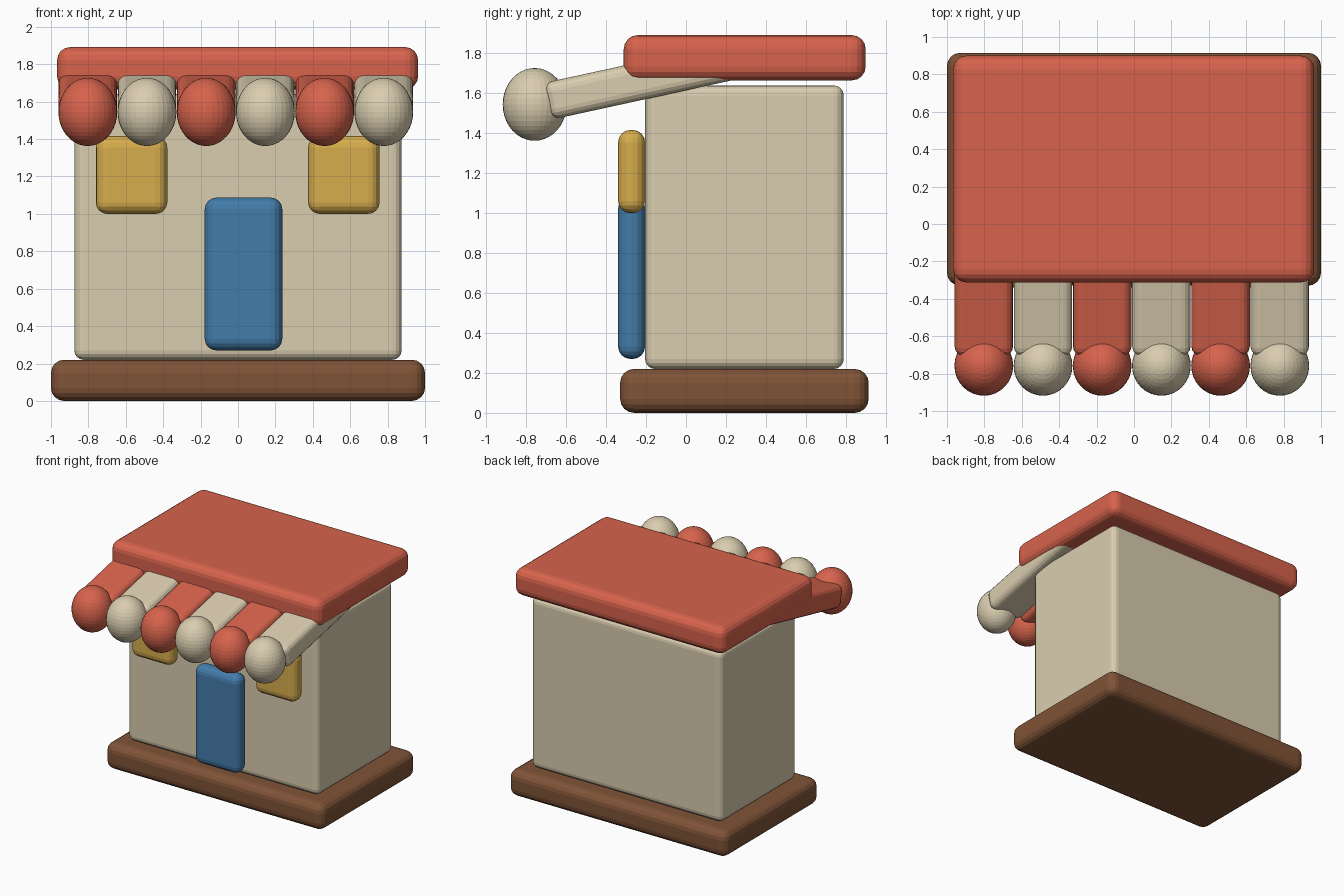
import bpy, math
from mathutils import Matrix

if "Cube" in bpy.data.objects:
    bpy.data.objects.remove(bpy.data.objects["Cube"])


def material(name, rgb):
    m = bpy.data.materials.new(name)
    m.diffuse_color = (*rgb, 1)
    m.use_nodes = True
    m.node_tree.nodes["Principled BSDF"].inputs["Base Color"].default_value = m.diffuse_color
    return m


RED = material("coral red", (0.68, 0.125, 0.073))
CREAM = material("cream", (0.70, 0.61, 0.43))
BROWN = material("wood brown", (0.215, 0.087, 0.038))
BLUE = material("door blue", (0.056, 0.20, 0.40))
YELLOW = material("window yellow", (0.68, 0.42, 0.075))


def rounded_box(name, x, y, z, mat, bevel, tilt=0.0):
    """Box spanning the given ranges, with rounded edges, tilted about its centre."""
    centre = [(r[0] + r[1]) / 2 for r in (x, y, z)]
    size = [r[1] - r[0] for r in (x, y, z)]
    bpy.ops.mesh.primitive_cube_add(size=1, location=centre, rotation=(tilt, 0, 0))
    ob = bpy.context.object
    ob.name = name
    ob.data.transform(Matrix.Diagonal((*size, 1)))
    ob.data.materials.append(mat)
    mod = ob.modifiers.new("rounding", 'BEVEL')
    mod.width = bevel
    mod.segments = 4
    mod.limit_method = 'NONE'
    return ob


# Main building
rounded_box("base", (-1, 1), (-0.33, 0.915), (0, 0.22), BROWN, 0.07)
rounded_box("walls", (-0.875, 0.875), (-0.205, 0.79), (0.22, 1.64), CREAM, 0.05)
rounded_box("roof", (-0.967, 0.963), (-0.312, 0.9), (1.665, 1.892), RED, 0.07)

# Door and windows
front = (-0.34, -0.205)
rounded_box("door", (-0.178, 0.237), front, (0.27, 1.087), BLUE, 0.062)
for side, x0 in (("left", -0.76), ("right", 0.375)):
    rounded_box("window_" + side, (x0, x0 + 0.382), front, (1.0, 1.417), YELLOW, 0.062)

# Striped awning: sloping slats, each ending in a ball
tilt = math.radians(12.3)
length = 1.02
mid_y = -0.695 + length / 2 * math.cos(tilt)
mid_z = 1.56 + length / 2 * math.sin(tilt)
for i in range(6):
    x = -0.803 + i * 0.3165
    mat = CREAM if i % 2 else RED
    rounded_box(f"awning_slat_{i + 1}", (x - 0.156, x + 0.156),
                (mid_y - length / 2, mid_y + length / 2),
                (mid_z - 0.094, mid_z + 0.094), mat, 0.05, tilt)
    bpy.ops.mesh.primitive_uv_sphere_add(segments=32, ring_count=20, radius=1,
                                         location=(x, -0.758, 1.545))
    ball = bpy.context.object
    ball.name = f"awning_ball_{i + 1}"
    ball.data.transform(Matrix.Diagonal((0.157, 0.16, 0.182, 1)))
    ball.data.materials.append(mat)
